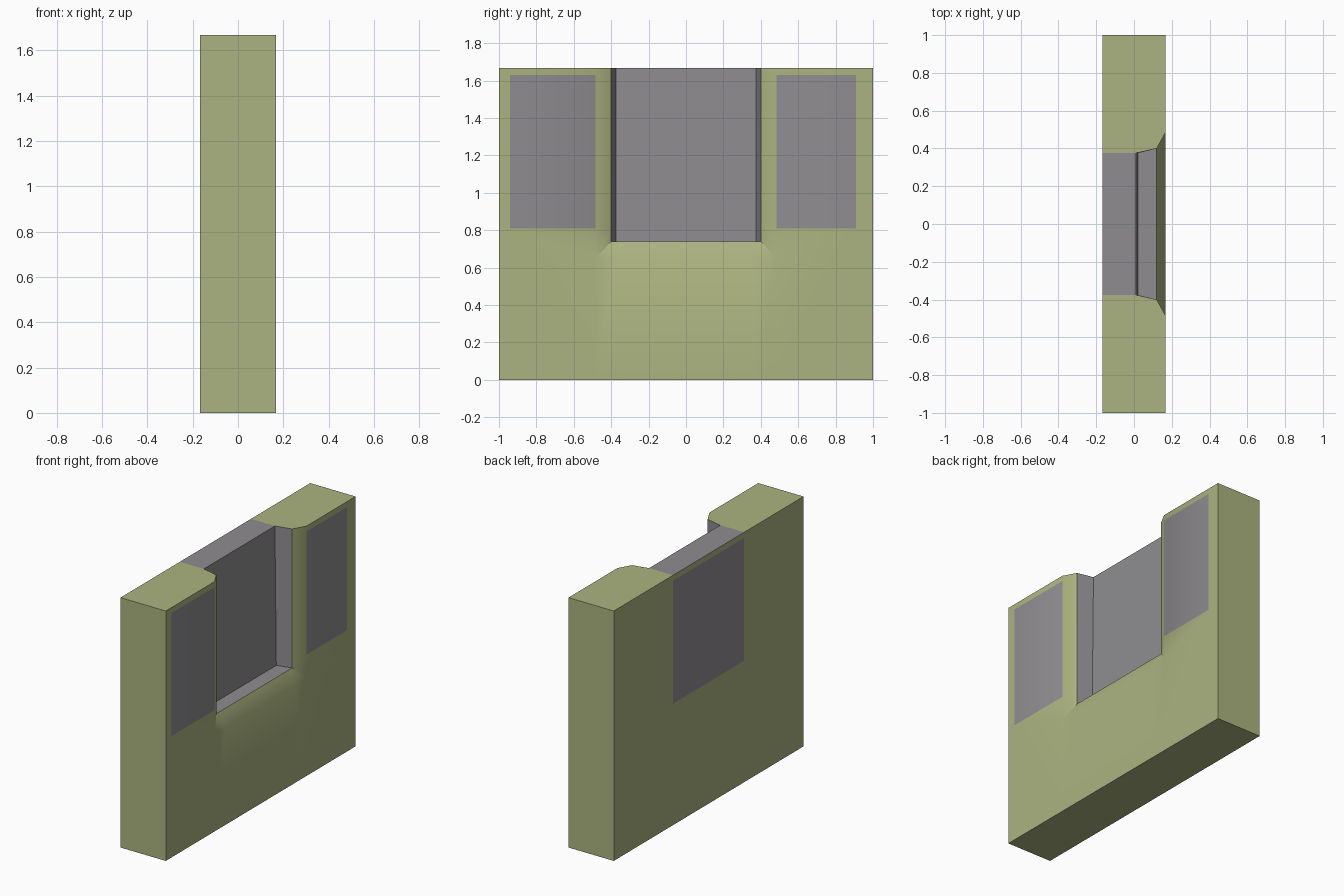
import bpy, bmesh, math

cube = bpy.data.objects.get("Cube")
if cube:
    bpy.data.objects.remove(cube, do_unlink=True)


def make_material(name, colour):
    mat = bpy.data.materials.new(name)
    mat.use_nodes = True
    mat.diffuse_color = colour
    mat.node_tree.nodes["Principled BSDF"].inputs["Base Color"].default_value = colour
    return mat


GREEN, GREY = 0, 1
T, H = 0.167, 1.667            # half thickness and height of the wall
INNER, OUTER = 0.375, 0.485    # half widths of the notch at its back and mouth
LOW, HIGH = 0.81, 1.63         # bottom and top of the painted panels

bm = bmesh.new()


def vert(x, y, z):
    return bm.verts.new((x, y, z))


def face(verts, material=GREEN):
    bm.faces.new(verts).material_index = material


def notch_ring(x_top, x_low, half_width, z):
    return [vert(x_top, -half_width, H), vert(x_low, -half_width, z),
            vert(x_low, half_width, z), vert(x_top, half_width, H)]


# Notch: grey back wall and sides, green flared mouth
back = notch_ring(0.01, 0.02, INNER, 0.74)
lip = notch_ring(0.12, 0.12, 0.4, 0.74)
mouth = notch_ring(T, T, OUTER, 0.65)
face(back, GREY)
for ring_a, ring_b, material in ((back, lip, GREY), (lip, mouth, GREEN)):
    for i in range(3):
        face([ring_a[i], ring_a[i + 1], ring_b[i + 1], ring_b[i]], material)

# Outer wall, one half at a time
ends = []
for side, top, low in ((-1, 0, 1), (1, 3, 2)):
    near_low, near_top = vert(T, side, 0), vert(T, side, H)
    far_low, far_top = vert(-T, side, 0), vert(-T, side, H)
    foot, ledge = vert(T, side * OUTER, 0), vert(-T, side * INNER, H)
    face([near_low, near_top, far_top, far_low])
    face([near_low, foot, mouth[low], mouth[top], near_top])
    face([far_top, near_top, mouth[top], lip[top], back[top], ledge])
    ends.append((near_low, far_low, far_top, foot, ledge))

# Faces that join the two halves
(na, fa, ta, foot_a, ledge_a), (nb, fb, tb, foot_b, ledge_b) = ends
face([foot_a, foot_b, mouth[2], mouth[1]])
face([ledge_a, back[0], back[3], ledge_b], GREY)
face([fa, fb, tb, ledge_b, ledge_a, ta])
face([na, foot_a, foot_b, nb, fb, fa])
bmesh.ops.recalc_face_normals(bm, faces=bm.faces[:])

# Cut the outlines of the painted panels into the broad faces
cuts = [((0, y, 0), (0, 1, 0)) for y in (-0.94, -OUTER, -INNER, INNER, OUTER, 0.91)]
cuts += [((0, 0, z), (0, 0, 1)) for z in (LOW, HIGH)]
for point, normal in cuts:
    bmesh.ops.bisect_plane(bm, geom=bm.verts[:] + bm.edges[:] + bm.faces[:],
                           dist=0.0001, plane_co=point, plane_no=normal)

# Paint two panels beside the notch and one on the plain side
for f in bm.faces:
    c = f.calc_center_median()
    if LOW < c.z < HIGH:
        beside = c.x > T - 0.001 and (-0.94 < c.y < -OUTER or OUTER < c.y < 0.91)
        behind = c.x < -T + 0.001 and abs(c.y) < INNER
        if beside or behind:
            f.material_index = GREY

mesh = bpy.data.meshes.new("notched_wall")
bm.to_mesh(mesh)
bm.free()
mesh.materials.append(make_material("olive green", (0.41, 0.45, 0.215, 1)))
mesh.materials.append(make_material("stone grey", (0.275, 0.265, 0.278, 1)))
wall = bpy.data.objects.new("notched_wall", mesh)
bpy.context.collection.objects.link(wall)

# Soften only the shallow flare of the mouth
bpy.ops.object.select_all(action='DESELECT')
wall.select_set(True)
bpy.context.view_layer.objects.active = wall
bpy.ops.object.shade_smooth_by_angle(angle=math.radians(32))
